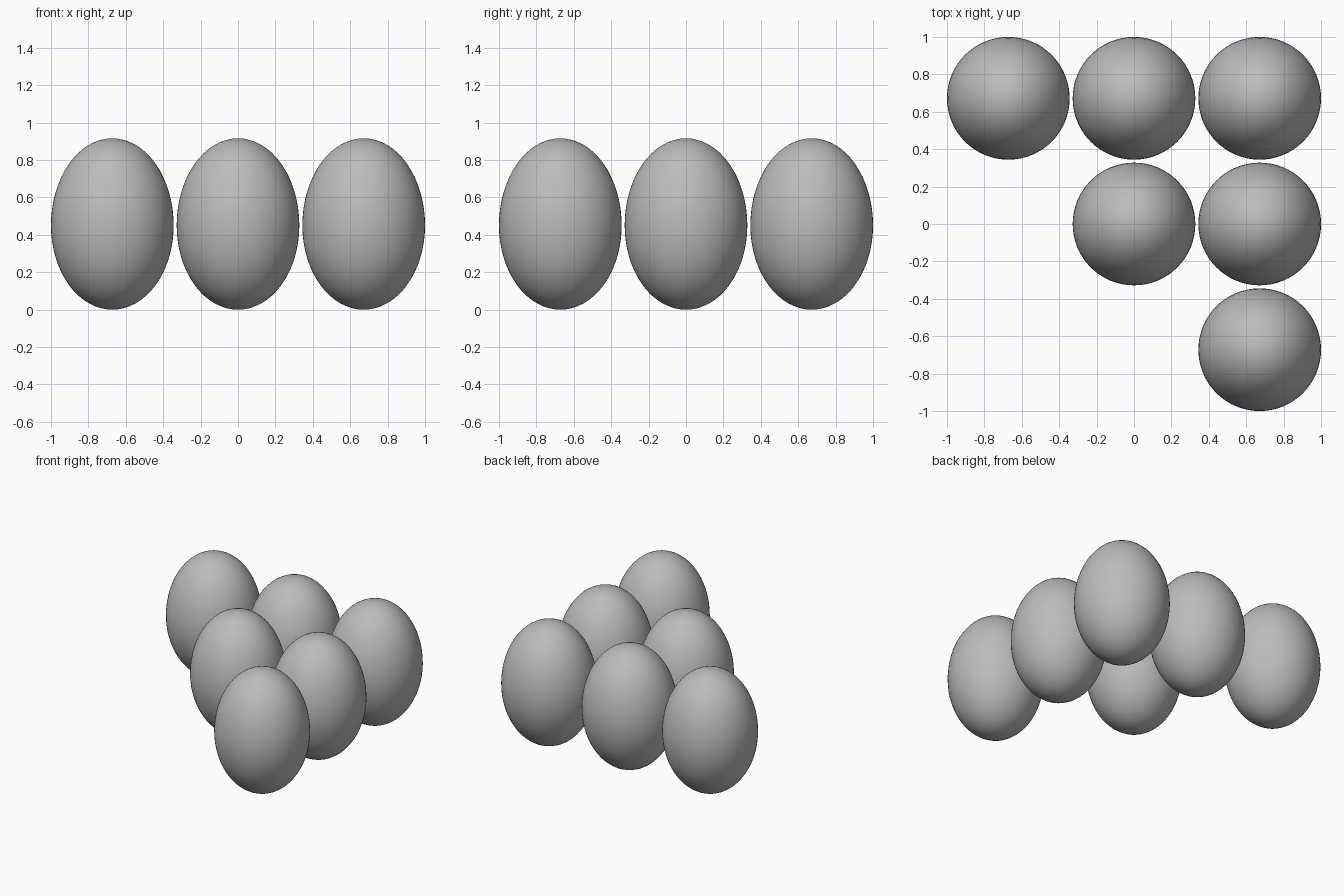
import bpy

cube = bpy.data.objects.get("Cube")
if cube:
    bpy.data.objects.remove(cube, do_unlink=True)

# Single plain grey for every egg
grey = bpy.data.materials.new("shell_grey")
grey.use_nodes = True
colour = (0.5, 0.5, 0.5, 1)
grey.diffuse_color = colour
grey.node_tree.nodes["Principled BSDF"].inputs["Base Color"].default_value = colour

RADIUS = 0.328
HEIGHT = 0.916
WAIST = 0.45      # height of the widest ring
SPACING = 0.672


def add_egg(name, x, y):
    """Smooth egg, slightly fuller towards its base."""
    bpy.ops.mesh.primitive_uv_sphere_add(segments=64, ring_count=32, radius=1)
    egg = bpy.context.object
    egg.name = name
    for v in egg.data.vertices:
        rise = HEIGHT - WAIST if v.co.z > 0 else WAIST
        v.co.x *= RADIUS
        v.co.y *= RADIUS
        v.co.z = WAIST + v.co.z * rise
    egg.location = (x, y, 0)
    egg.data.materials.append(grey)
    bpy.ops.object.shade_smooth()


# Triangular arrangement: three at the back, two in the middle, one in front
rows = {"back": (1, (-1, 0, 1)), "middle": (0, (0, 1)), "front": (-1, (1,))}
sides = {-1: "right", 0: "centre", 1: "left"}
for row, (j, columns) in rows.items():
    for i in columns:
        add_egg(f"{row}_{sides[i]}_egg", i * SPACING, j * SPACING)
